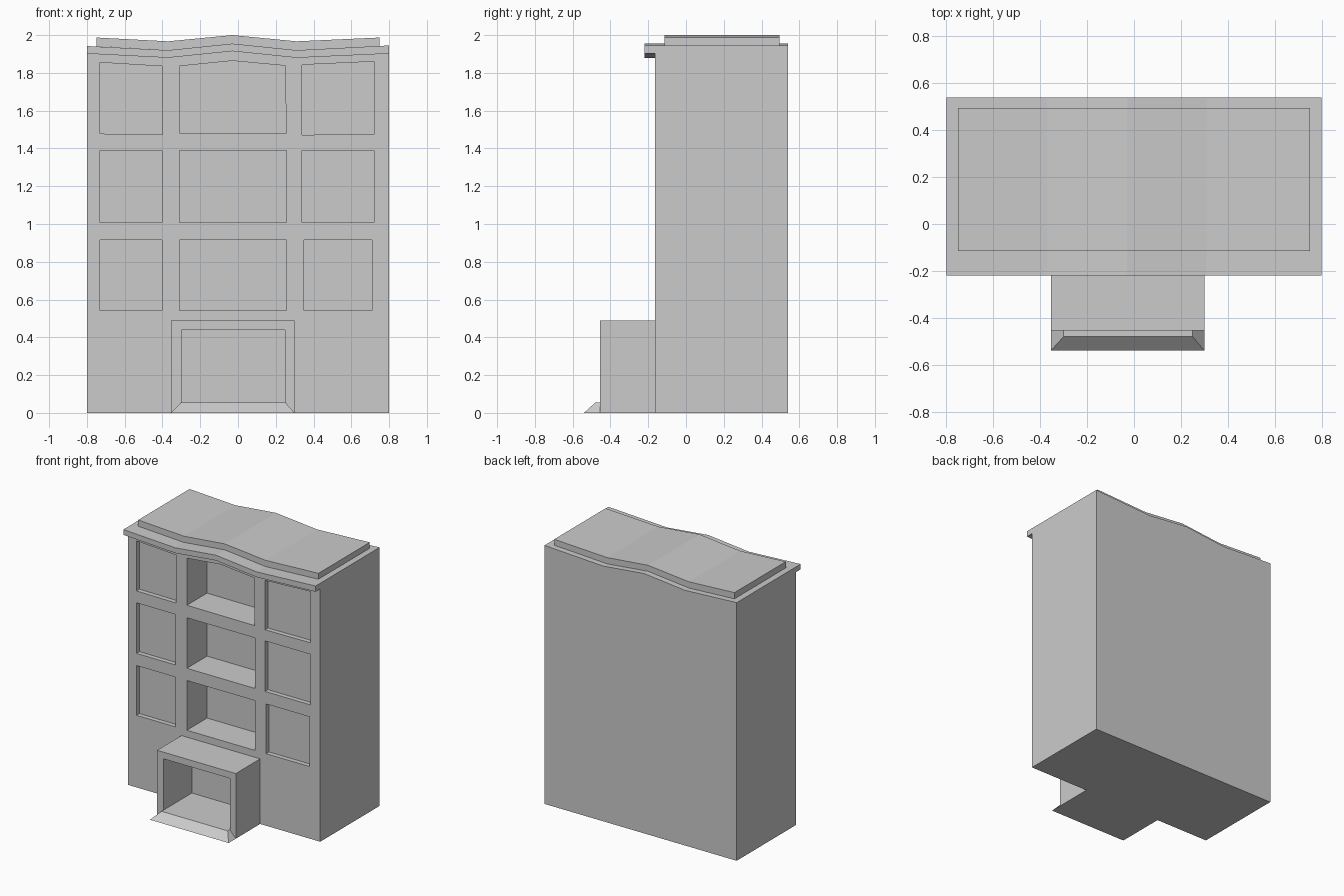
import bpy, bmesh

if "Cube" in bpy.data.objects:
    bpy.data.objects.remove(bpy.data.objects["Cube"])

WAVE_X = (-0.37, -0.03, 0.31)


def add_prism(bm, profile, y0, y1):
    """Extrude an x-z outline from y0 to y1."""
    front = [bm.verts.new((x, y0, z)) for x, z in profile]
    back = [bm.verts.new((x, y1, z)) for x, z in profile]
    bm.faces.new(front)
    bm.faces.new(back[::-1])
    n = len(profile)
    for i in range(n):
        j = (i + 1) % n
        bm.faces.new((front[j], front[i], back[i], back[j]))


def make(name, prisms):
    bm = bmesh.new()
    for profile, y0, y1 in prisms:
        add_prism(bm, profile, y0, y1)
    bmesh.ops.recalc_face_normals(bm, faces=bm.faces)
    me = bpy.data.meshes.new(name)
    bm.to_mesh(me)
    bm.free()
    ob = bpy.data.objects.new(name, me)
    bpy.context.collection.objects.link(ob)
    return ob


def rect(x0, x1, z0, z1):
    return [(x0, z0), (x1, z0), (x1, z1), (x0, z1)]


def wave(x0, x1, zs):
    """Wavy roof line from left to right."""
    return list(zip((x0,) + WAVE_X + (x1,), zs))


def cut(ob, cutter):
    m = ob.modifiers.new("openings", 'BOOLEAN')
    m.operation = 'DIFFERENCE'
    m.solver = 'EXACT'
    m.object = cutter
    bpy.context.view_layer.objects.active = ob
    bpy.ops.object.modifier_apply(modifier=m.name)


FRONT, BACK = -0.165, 0.54
roof = wave(-0.8, 0.8, (1.942, 1.92, 1.955, 1.92, 1.945))
soffit = wave(-0.8, 0.8, (1.902, 1.88, 1.915, 1.88, 1.902))
cap = wave(-0.75, 0.75, (1.987, 1.967, 2.0, 1.967, 1.987))
cap_low = wave(-0.75, 0.75, (1.94, 1.92, 1.955, 1.92, 1.942))

# Main block, front cornice and raised roof cap
body = make("building_body", [([(-0.8, 0), (0.8, 0)] + roof[::-1], FRONT, BACK)])
make("front_cornice", [(soffit + roof[::-1], -0.22, FRONT)])
make("roof_cap", [(cap_low + cap[::-1], -0.115, 0.495)])

# Entrance porch
porch = make("entrance_porch", [(rect(-0.355, 0.30, 0, 0.49), -0.455, FRONT)])

# Window and door openings: shallow at the sides, deep in the middle
IN, SHALLOW, DEEP = FRONT - 0.02, FRONT + 0.035, FRONT + 0.24
openings = [
    ([(-0.73, 1.478), (-0.40, 1.475), (-0.40, 1.835), (-0.73, 1.855)], IN, SHALLOW),
    ([(-0.31, 1.482), (0.255, 1.48), (0.25, 1.838), (-0.03, 1.864), (-0.31, 1.836)], IN, DEEP),
    ([(0.34, 1.472), (0.72, 1.475), (0.72, 1.86), (0.34, 1.843)], IN, SHALLOW),
]
for z0, z1, right in ((1.008, 1.388, (0.34, 0.72)), (0.542, 0.916, (0.35, 0.71))):
    openings += [(rect(-0.73, -0.403, z0, z1), IN, SHALLOW),
                 (rect(-0.31, 0.257, z0, z1), IN, DEEP),
                 (rect(*right, z0, z1), IN, SHALLOW)]
openings.append((rect(-0.30, 0.25, 0.055, 0.44), -0.48, -0.12))
cutter = make("opening_cutter", openings)
cutter.hide_render = True
for ob in (body, porch):
    cut(ob, cutter)
bpy.data.objects.remove(cutter)

# Sloped entrance ramp with bevelled sides
bm = bmesh.new()
for x0, x1, y0, z in ((-0.355, 0.30, -0.54, 0), (-0.30, 0.25, -0.48, 0.055)):
    for x in (x0, x1):
        for y in (y0, -0.455):
            bm.verts.new((x, y, z))
bmesh.ops.convex_hull(bm, input=bm.verts)
bmesh.ops.dissolve_limit(bm, angle_limit=0.01, verts=bm.verts, edges=bm.edges)
bmesh.ops.recalc_face_normals(bm, faces=bm.faces)
me = bpy.data.meshes.new("entrance_ramp")
bm.to_mesh(me)
bm.free()
bpy.context.collection.objects.link(bpy.data.objects.new("entrance_ramp", me))
